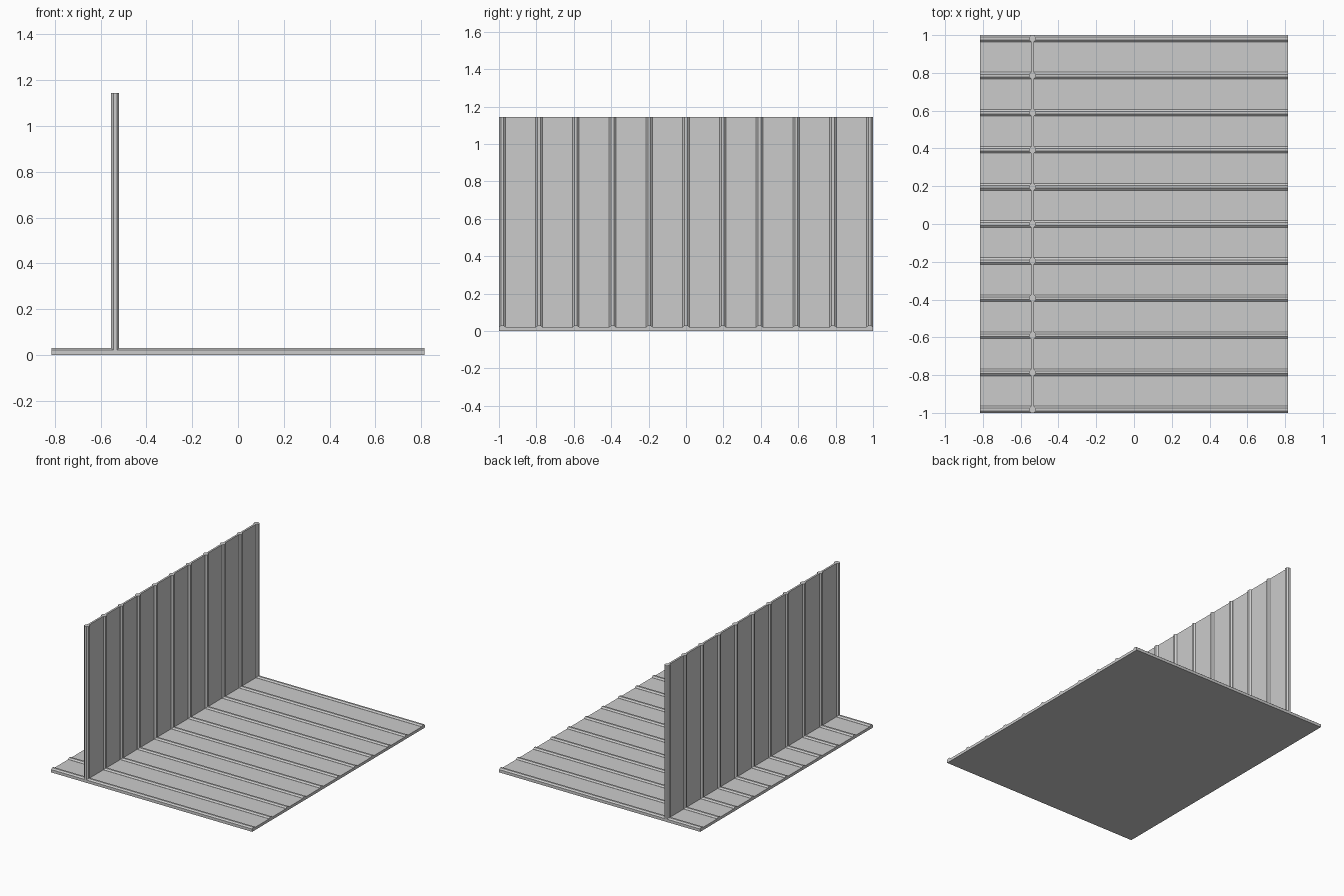
import bpy
import math

cube = bpy.data.objects.get("Cube")
if cube:
    bpy.data.objects.remove(cube, do_unlink=True)

# Single grey material
grey = bpy.data.materials.new("plain_grey")
grey.use_nodes = True
colour = (0.6, 0.6, 0.6, 1)
grey.diffuse_color = colour
grey.node_tree.nodes["Principled BSDF"].inputs["Base Color"].default_value = colour

FLOOR_HALF = 0.815
FLOOR_TOP = 0.02
WALL_X = -0.537
WALL_TOP = 1.145
RIB_R = 0.018
RIB_COUNT = 11
RIB_END = 1 - RIB_R


def prism(name, profile, place, start, end):
    """Extrude a closed 2D profile between two stations."""
    n = len(profile)
    verts = [place(a, b, t) for t in (start, end) for a, b in profile]
    faces = [tuple(range(n))[::-1], tuple(range(n, 2 * n))]
    faces += [(i, (i + 1) % n, n + (i + 1) % n, n + i) for i in range(n)]
    mesh = bpy.data.meshes.new(name)
    mesh.from_pydata(verts, [], faces)
    mesh.materials.append(grey)
    obj = bpy.data.objects.new(name, mesh)
    bpy.context.collection.objects.link(obj)
    return obj


def rect(a0, a1, b0, b1):
    return [(a0, b0), (a1, b0), (a1, b1), (a0, b1)]


def along_x(a, b, t):
    return (t, a, b)


def along_z(a, b, t):
    return (a, b, t)


# Floor slab and thin upright panel
prism("floor_panel", rect(-1, 1, 0, FLOOR_TOP), along_x, -FLOOR_HALF, FLOOR_HALF)
prism("wall_panel", rect(WALL_X - 0.007, WALL_X + 0.007, -RIB_END, RIB_END),
      along_z, FLOOR_TOP / 2, WALL_TOP)

# Raised floor battens and octagonal wall posts on the same spacing
batten = [(-RIB_R, 0.012), (RIB_R, 0.012), (RIB_R, 0.021),
          (0.007, 0.03), (-0.007, 0.03), (-RIB_R, 0.021)]
post = [(RIB_R / math.cos(math.pi / 8) * math.cos(math.pi * (k + 0.5) / 4),
         RIB_R / math.cos(math.pi / 8) * math.sin(math.pi * (k + 0.5) / 4))
        for k in range(8)]
for i in range(RIB_COUNT):
    y = -RIB_END + 2 * RIB_END * i / (RIB_COUNT - 1)
    prism(f"floor_batten_{i + 1}", [(a + y, b) for a, b in batten],
          along_x, -FLOOR_HALF, FLOOR_HALF)
    prism(f"wall_post_{i + 1}", [(WALL_X + a, y + b) for a, b in post],
          along_z, FLOOR_TOP / 2, WALL_TOP)
